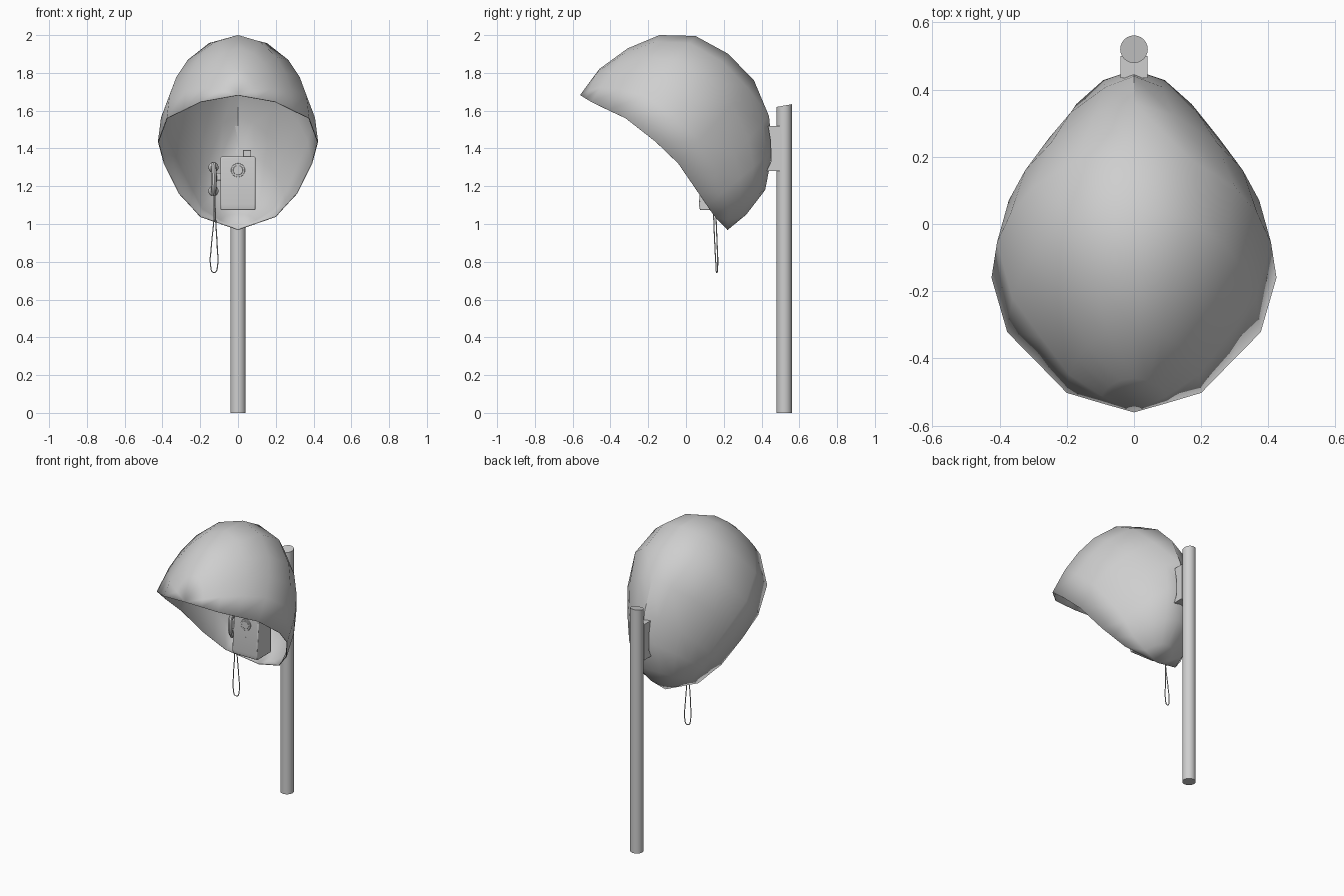
import bpy, bmesh, math
from mathutils import Vector

cube = bpy.data.objects.get("Cube")
if cube:
    bpy.data.objects.remove(cube, do_unlink=True)

grey = bpy.data.materials.new("light_grey")
grey.use_nodes = True
grey.diffuse_color = (0.62, 0.62, 0.62, 1)
grey.node_tree.nodes["Principled BSDF"].inputs["Base Color"].default_value = (0.62, 0.62, 0.62, 1)
parts = []


def finish(name, bm, bevel=0):
    bmesh.ops.recalc_face_normals(bm, faces=bm.faces[:])
    mesh = bpy.data.meshes.new(name)
    bm.to_mesh(mesh)
    bm.free()
    mesh.materials.append(grey)
    obj = bpy.data.objects.new(name, mesh)
    bpy.context.collection.objects.link(obj)
    if bevel:
        mod = obj.modifiers.new("soft_edges", "BEVEL")
        mod.width, mod.segments = bevel, 2
    parts.append(obj)
    return obj


def prism(name, outline, x0, x1, bevel=0):
    """Extrude a (y, z) outline across x."""
    bm = bmesh.new()
    face = bm.faces.new([bm.verts.new((x0, y, z)) for y, z in outline])
    out = bmesh.ops.extrude_face_region(bm, geom=[face])["geom"]
    bmesh.ops.translate(bm, vec=(x1 - x0, 0, 0),
                        verts=[v for v in out if isinstance(v, bmesh.types.BMVert)])
    return finish(name, bm, bevel)


def box(name, lo, hi, bevel=0):
    return prism(name, [(lo[1], lo[2]), (hi[1], lo[2]), (hi[1], hi[2]), (lo[1], hi[2])],
                 lo[0], hi[0], bevel)


def disc(name, centre, radius, depth, sides=24, bevel=0):
    """Cylinder whose axis runs front to back."""
    bm = bmesh.new()
    bmesh.ops.create_cone(bm, cap_ends=True, segments=sides, radius1=radius,
                          radius2=radius, depth=depth)
    for v in bm.verts:
        v.co = Vector((v.co.x, v.co.z, v.co.y)) + Vector(centre)
    return finish(name, bm, bevel)


def tube(name, points, radius):
    curve = bpy.data.curves.new(name, "CURVE")
    curve.dimensions = "3D"
    curve.bevel_depth, curve.bevel_resolution = radius, 2
    curve.resolution_u, curve.use_fill_caps = 6, True
    spline = curve.splines.new("BEZIER")
    spline.bezier_points.add(len(points) - 1)
    for p, co in zip(spline.bezier_points, points):
        p.co = co
        p.handle_left_type = p.handle_right_type = "AUTO"
    curve.materials.append(grey)
    obj = bpy.data.objects.new(name, curve)
    bpy.context.collection.objects.link(obj)
    bpy.ops.object.select_all(action="DESELECT")
    obj.select_set(True)
    bpy.context.view_layer.objects.active = obj
    bpy.ops.object.convert(target="MESH")
    parts.append(bpy.context.view_layer.objects.active)


def smooth(objects, degrees):
    bpy.ops.object.select_all(action="DESELECT")
    for obj in objects:
        obj.select_set(True)
        bpy.context.view_layer.objects.active = obj
    bpy.ops.object.shade_smooth_by_angle(angle=math.radians(degrees))


# Egg-shaped hood: arches from rim to rim over a ridge, on a tilted axis
origin = Vector((0, -0.17, 1.325))
along = Vector((0, -0.737, 0.675))
outward = Vector((0, 0.675, 0.738))
# Each arch: ridge point (along, outward), rim point (sideways, along, outward), pinch
arches = [((0.548, 0.17), (0.1, 0.497, 0.006), 1), ((0.511, 0.352), (0.2, 0.463, 0.013), 1),
          ((0.434, 0.518), (0.288, 0.367, 0.042), 1), ((0.29, 0.643), (0.377, 0.272, 0.072), 1),
          ((0.1, 0.69), (0.424, 0.067, 0.088), 1), ((-0.097, 0.679), (0.393, -0.1, 0.084), 1.35),
          ((-0.284, 0.593), (0.312, -0.29, 0.04), 1.45),
          ((-0.424, 0.468), (0.256, -0.36, 0.023), 1.15),
          ((-0.533, 0.291), (0.2, -0.433, 0.006), 1), ((-0.547, 0.128), (0.1, -0.481, 0.003), 1)]
angles = [math.radians(a) for a in (90, 74, 60, 45, 24)]

bm = bmesh.new()


def hood_vert(x, u, n):
    return bm.verts.new(origin + along * u + outward * n + Vector((x, 0, 0)))


rows = []
for (pu, pn), (qx, qu, qn), pinch in arches:
    half = [(qx * math.sin(a) ** pinch, qu + (pu - qu) * math.cos(a), qn + (pn - qn) * math.cos(a))
            for a in angles]
    full = half + [(0, pu, pn)] + [(-x, u, n) for x, u, n in reversed(half)]
    rows.append([hood_vert(*p) for p in full])
for a, b in zip(rows, rows[1:]):
    for i in range(len(a) - 1):
        bm.faces.new((a[i], a[i + 1], b[i + 1], b[i]))
for row, tip in ((rows[0], hood_vert(0, 0.53, 0)), (rows[-1], hood_vert(0, -0.529, 0))):
    for i in range(len(row) - 1):
        bm.faces.new((tip, row[i], row[i + 1]))
hood = finish("hood", bm)
shell = hood.modifiers.new("shell", "SOLIDIFY")
shell.thickness, shell.offset = 0.005, -1

# Post with a slightly slanted top
bm = bmesh.new()
bmesh.ops.create_cone(bm, cap_ends=True, segments=24, radius1=0.041, radius2=0.041, depth=1.627)
for v in bm.verts:
    if v.co.z > 0:
        v.co.z += v.co.y * 0.18
    v.co += Vector((0, 0.52, 0.8135))
finish("post", bm)

# Bracket between post and hood
prism("bracket", [(0.434, 1.52), (0.5, 1.52), (0.5, 1.28), (0.427, 1.28), (0.45, 1.33),
                  (0.448, 1.44)], -0.04, 0.04)

# Telephone body, its mount and details
prism("phone_body", [(0.074, 1.073), (0.068, 1.105), (0.09, 1.357), (0.22, 1.357),
                     (0.22, 1.073)], -0.092, 0.092, 0.006)
box("phone_mount", (-0.045, 0.21, 1.23), (0.045, 0.39, 1.33))
box("coin_slot", (0.027, 0.11, 1.35), (0.07, 0.16, 1.392), 0.003)
box("coin_slot_lip", (0.03, 0.105, 1.372), (0.067, 0.115, 1.378))
disc("dial_base", (0, 0.085, 1.285), 0.037, 0.016, bevel=0.002)
disc("dial_centre", (0, 0.082, 1.285), 0.026, 0.014, bevel=0.002)
for i, x in enumerate((-0.045, 0, 0.045)):
    disc("button_%d" % (i + 1), (x, 0.079, 1.2), 0.007, 0.008, 12)

# Cradle and handset
box("cradle", (-0.118, 0.12, 1.23), (-0.085, 0.16, 1.27), 0.004)
for name, z in (("earpiece", 1.3), ("mouthpiece", 1.175)):
    bm = bmesh.new()
    bmesh.ops.create_uvsphere(bm, u_segments=16, v_segments=10, radius=0.028)
    for v in bm.verts:
        v.co = Vector((v.co.x * 0.95, v.co.y * 0.8, v.co.z)) + Vector((-0.13, 0.14, z))
    finish(name, bm)
tube("handset_grip", [(-0.13, 0.13, 1.32), (-0.128, 0.105, 1.28), (-0.126, 0.1, 1.24),
                      (-0.128, 0.105, 1.195), (-0.13, 0.13, 1.155)], 0.014)

# Hanging cord loop
tube("cord", [(-0.128, 0.145, 1.155), (-0.126, 0.146, 1.06), (-0.143, 0.154, 0.86),
              (-0.146, 0.158, 0.79), (-0.127, 0.163, 0.743), (-0.107, 0.168, 0.79),
              (-0.109, 0.166, 0.86), (-0.12, 0.158, 1.06), (-0.122, 0.155, 1.155)], 0.003)

# Smooth shading with crisp edges; the hood is smooth all over
smooth(parts, 40)
smooth([hood], 80)
